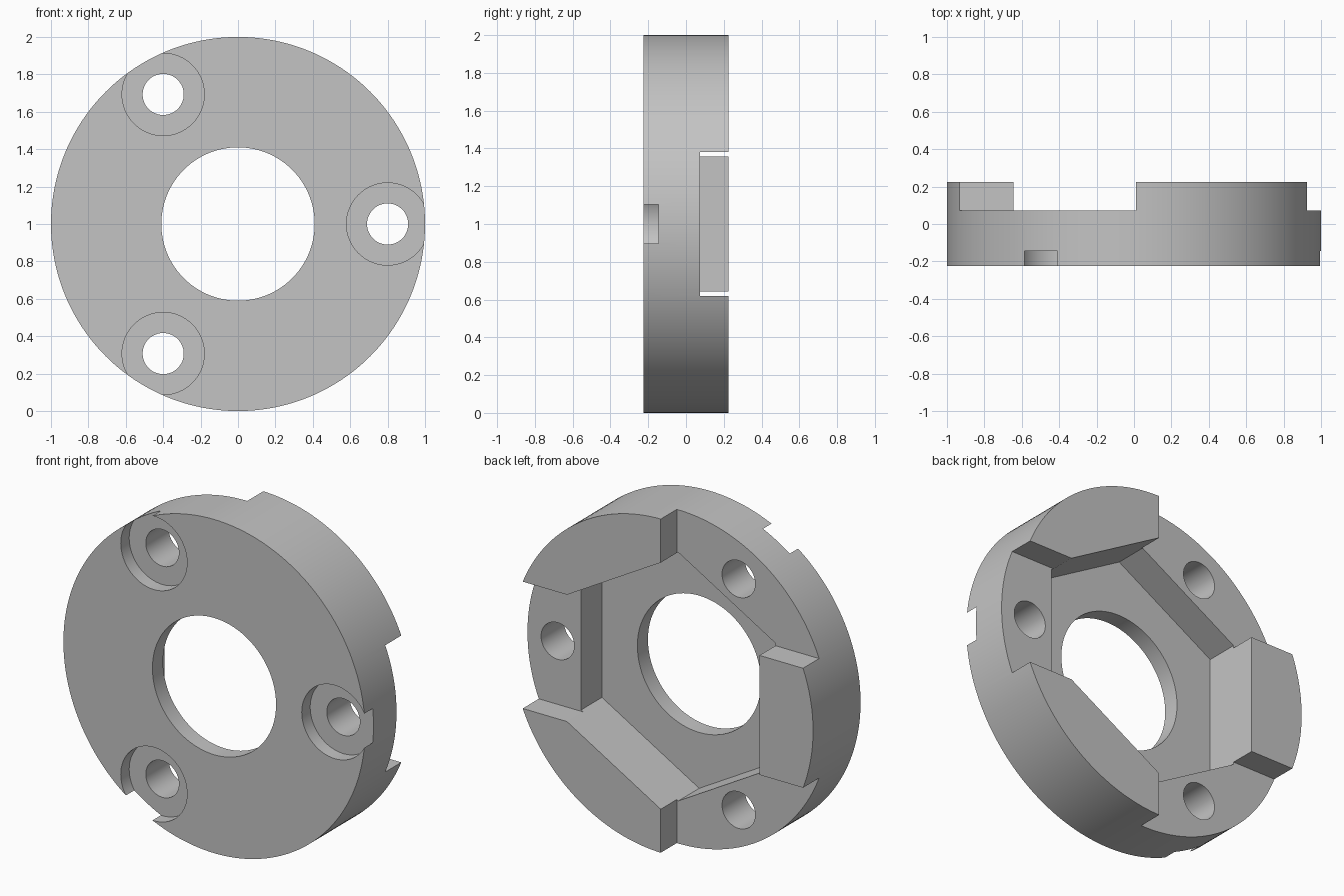
import bpy
import math

if "Cube" in bpy.data.objects:
    bpy.data.objects.remove(bpy.data.objects["Cube"], do_unlink=True)

FRONT, BACK = -0.225, 0.225
POCKET_FLOOR, SLOT_FLOOR, COUNTERBORE_FLOOR = -0.125, 0.073, -0.145
CENTRE_Z = 1.0
OVER = 0.1  # how far cutters reach past the surface


def prism(name, radius, y0, y1, x=0.0, z=0.0, sides=96):
    """Round or polygonal bar along y, placed relative to the disc centre."""
    bpy.ops.mesh.primitive_cylinder_add(
        vertices=sides, radius=radius, depth=y1 - y0,
        location=(x, (y0 + y1) / 2, CENTRE_Z + z), rotation=(math.pi / 2, 0, 0))
    obj = bpy.context.object
    obj.name = name
    return obj


def block(name, x0, x1, z0, z1):
    """Box that clears a slot from the back face down to the slot floor."""
    y1 = BACK + OVER
    bpy.ops.mesh.primitive_cube_add(
        size=1, location=((x0 + x1) / 2, (SLOT_FLOOR + y1) / 2, CENTRE_Z + (z0 + z1) / 2))
    obj = bpy.context.object
    obj.name = name
    obj.scale = (x1 - x0, y1 - SLOT_FLOOR, z1 - z0)
    return obj


def cut(target, cutter):
    mod = target.modifiers.new(cutter.name, 'BOOLEAN')
    mod.operation = 'DIFFERENCE'
    mod.solver = 'EXACT'
    mod.object = cutter
    bpy.context.view_layer.update()
    bpy.context.view_layer.objects.active = target
    bpy.ops.object.modifier_apply(modifier=mod.name)
    bpy.data.objects.remove(cutter, do_unlink=True)


# Main disc
disc = prism("flange_disc", 1.0, FRONT, BACK, sides=192)

# Hexagonal pocket in the back and the round bore through the middle
cut(disc, prism("hex_pocket", 0.645 / math.cos(math.pi / 6), POCKET_FLOOR, BACK + OVER, sides=6))
cut(disc, prism("centre_bore", 0.41, FRONT - OVER, BACK + OVER))

# Three slots that leave three raised pads
cut(disc, block("side_slot", 0.0, 1.1, -0.38, 0.38))
cut(disc, block("upper_slot", -1.1, 0.01, 0.358, 1.1))
cut(disc, block("lower_slot", -1.1, 0.01, -1.1, -0.358))

# Bolt holes with counterbores on the front
for i in range(3):
    angle = i * math.tau / 3
    x, z = 0.8 * math.cos(angle), 0.8 * math.sin(angle)
    cut(disc, prism("counterbore", 0.22, FRONT - OVER, COUNTERBORE_FLOOR, x, z, 64))
    cut(disc, prism("bolt_hole", 0.11, FRONT - OVER, BACK + OVER, x, z, 48))

# Single grey finish
grey = bpy.data.materials.new("plain_grey")
grey.use_nodes = True
colour = (0.55, 0.55, 0.55, 1.0)
grey.diffuse_color = colour
grey.node_tree.nodes["Principled BSDF"].inputs["Base Color"].default_value = colour
disc.data.materials.clear()
disc.data.materials.append(grey)

# Smooth curved walls, keep the machined edges crisp
bpy.ops.object.select_all(action='DESELECT')
disc.select_set(True)
bpy.context.view_layer.objects.active = disc
bpy.ops.object.shade_smooth_by_angle(angle=math.radians(25))
